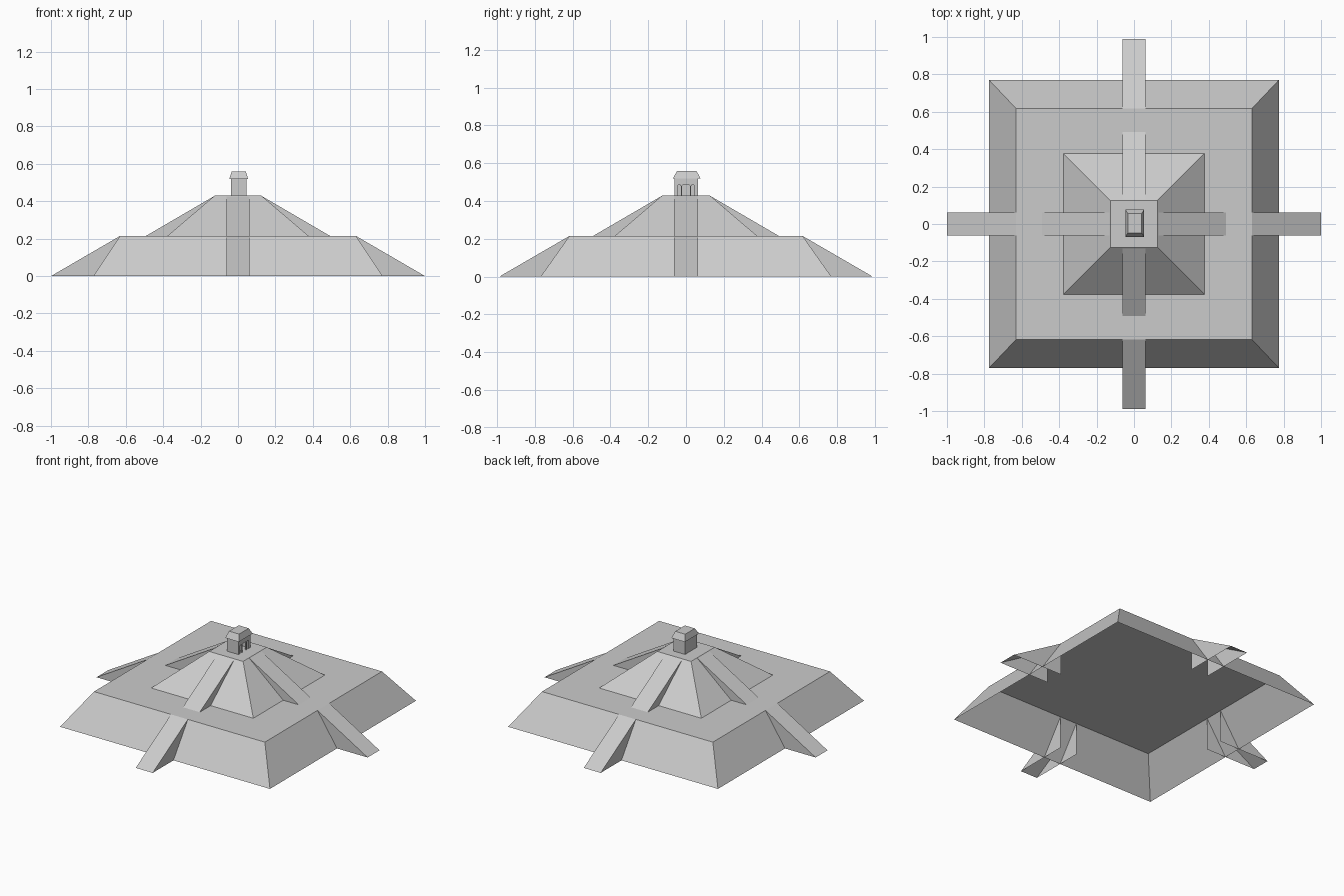
import bpy, math

if "Cube" in bpy.data.objects:
    bpy.data.objects.remove(bpy.data.objects["Cube"])


def mesh_object(name, verts, faces):
    mesh = bpy.data.meshes.new(name)
    mesh.from_pydata(verts, [], faces)
    mesh.update()
    obj = bpy.data.objects.new(name, mesh)
    bpy.context.collection.objects.link(obj)
    return obj


def frustum(name, z0, half0, z1, half1, center=(0, 0), bottom=True):
    """Four-sided block whose top may be smaller than its base."""
    verts = [(center[0] + sx * h[0], center[1] + sy * h[1], z)
             for z, h in ((z0, half0), (z1, half1))
             for sx, sy in ((-1, -1), (1, -1), (1, 1), (-1, 1))]
    faces = [(4, 5, 6, 7)] + ([(3, 2, 1, 0)] if bottom else [])
    faces += [(i, (i + 1) % 4, (i + 1) % 4 + 4, i + 4) for i in range(4)]
    return mesh_object(name, verts, faces)


def ramp(name, angle, foot, head, z0, z1):
    """Stair ramp: sloped top and two triangular sides, open underneath."""
    w = 0.0625
    c, s = math.cos(angle), math.sin(angle)
    pts = [(foot, z0), (head, z1), (head, z0)]
    verts = [(r * c - y * s, r * s + y * c, z) for y in (-w, w) for r, z in pts]
    return mesh_object(name, verts, [(0, 3, 4, 1), (0, 1, 2), (3, 5, 4)])


def arch_cutter(name, y, half, z0, top, rise, x0, x1):
    """Opening with a shallow curved head, running along x."""
    prof = [(y - half, z0), (y + half, z0)]
    prof += [(y + half * math.cos(math.pi * i / 6),
              top - rise + rise * math.sin(math.pi * i / 6)) for i in range(7)]
    n = len(prof)
    verts = [(x, p, z) for x in (x0, x1) for p, z in prof]
    faces = [tuple(range(n - 1, -1, -1)), tuple(range(n, 2 * n))]
    faces += [(i, (i + 1) % n, (i + 1) % n + n, i + n) for i in range(n)]
    return mesh_object(name, verts, faces)


# Two stacked hollow tiers, open underneath
frustum("lower_tier", 0, (0.774, 0.769), 0.215, (0.63, 0.617), bottom=False)
frustum("upper_tier", 0.215, (0.377, 0.377), 0.43, (0.125, 0.125), bottom=False)

# Ramps on all four sides of both tiers
for i, side in enumerate(("right", "back", "left", "front")):
    a = i * math.pi / 2
    foot, head = ((1.0, 0.63), (0.988, 0.617))[i % 2]
    ramp(f"lower_ramp_{side}", a, foot, head, 0, 0.215)
    ramp(f"upper_ramp_{side}", a, 0.492, 0.13, 0.215, 0.426)

# Temple with three doorways facing right
cx = 0.004
temple = frustum("temple_walls", 0.43, (0.042, 0.062), 0.525, (0.042, 0.062), (cx, 0.002))
cutters = [frustum("room_cutter", 0.42, (0.032, 0.052), 0.505, (0.032, 0.052), (cx, 0.002))]
for k, (y, half, rise) in enumerate(((-0.036, 0.009, 0.009), (0, 0.02, 0.004), (0.036, 0.009, 0.009))):
    cutters.append(arch_cutter(f"doorway_cutter_{k}", y, half, 0.419, 0.486, rise, cx + 0.01, 0.08))
for cut in cutters:
    mod = temple.modifiers.new(cut.name, 'BOOLEAN')
    mod.operation = 'DIFFERENCE'
    mod.solver = 'EXACT'
    mod.object = cut
    cut.hide_render = True
    cut.hide_set(True)

# Sloped roof with overhanging eaves
frustum("temple_roof", 0.52, (0.05, 0.073), 0.56, (0.037, 0.051), (cx, 0.004))
